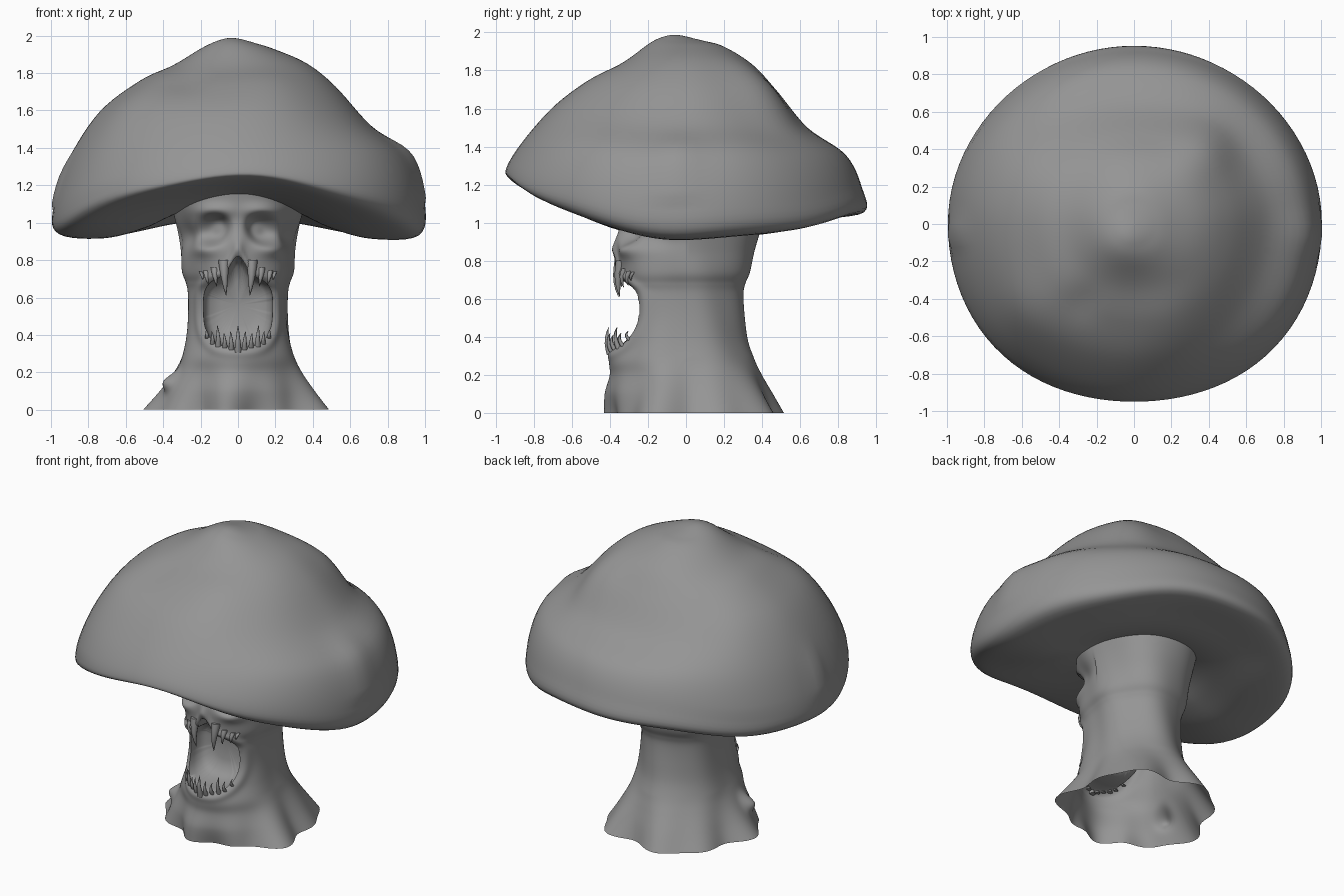
import bpy, bmesh, math
from mathutils import Vector

if "Cube" in bpy.data.objects:
    bpy.data.objects.remove(bpy.data.objects["Cube"])

grey = bpy.data.materials.new("stone_grey")
grey.diffuse_color = (0.3, 0.3, 0.3, 1)
grey.use_nodes = True
grey.node_tree.nodes["Principled BSDF"].inputs["Base Color"].default_value = grey.diffuse_color


def smooth_rows(pts, n):
    """Smooth curve through tuples of any size."""
    out = []
    for i in range(len(pts) - 1):
        a, b, c, d = (Vector(pts[min(max(k, 0), len(pts) - 1)]) for k in (i - 1, i, i + 1, i + 2))
        for k in range(n):
            t = k / n
            out.append(0.5 * (2 * b + (c - a) * t + (2 * a - 5 * b + 4 * c - d) * t * t
                              + (3 * b - a - 3 * c + d) * t ** 3))
    out.append(Vector(pts[-1]))
    return out


def ring_grid(rings):
    """Join rings of points, bottom to top, into a sheet."""
    bm = bmesh.new()
    vs = [[bm.verts.new(p) for p in ring] for ring in rings]
    n = len(vs[0])
    for lo, hi in zip(vs, vs[1:]):
        for j in range(n):
            k = (j + 1) % n
            bm.faces.new((lo[j], lo[k], hi[k], hi[j]))
    bmesh.ops.remove_doubles(bm, verts=bm.verts[:], dist=1e-5)
    return bm


def finish(bm, name, angle=60):
    me = bpy.data.meshes.new(name)
    bm.to_mesh(me)
    bm.free()
    ob = bpy.data.objects.new(name, me)
    bpy.context.collection.objects.link(ob)
    me.materials.append(grey)
    bpy.ops.object.select_all(action='DESELECT')
    ob.select_set(True)
    bpy.context.view_layer.objects.active = ob
    bpy.ops.object.shade_smooth_by_angle(angle=math.radians(angle))
    return ob


def gauss(d, w):
    return math.exp(-(d / w) ** 2)


# ---- cap: profiles (radius, height) from underside centre over the rim to the top
crown = [(.2, 1.925), (.1, 1.95), (0, 1.955)]
front = [(0, 1.15), (.3, 1.15), (.5, 1.17), (.75, 1.2), (.92, 1.235), (.945, 1.28),
         (.86, 1.42), (.7, 1.6), (.52, 1.73), (.35, 1.825)] + crown
right = [(0, 1.15), (.3, 1.06), (.5, .97), (.72, .915), (.965, .935), (1.0, 1.1),
         (.92, 1.35), (.71, 1.52), (.52, 1.73), (.37, 1.85)] + crown
back = [(0, 1.15), (.3, 1.06), (.5, 1.02), (.7, 1.03), (.935, 1.06), (.925, 1.19),
        (.84, 1.36), (.64, 1.5), (.48, 1.69), (.35, 1.83)] + crown
left = [(0, 1.15), (.3, 1.06), (.5, .97), (.72, .915), (.955, .935), (.99, 1.06),
        (.9, 1.34), (.74, 1.59), (.52, 1.76), (.35, 1.84)] + crown
cap_rows = smooth_rows([f + r + b + l for f, r, b, l in zip(front, right, back, left)], 6)

# lumps on the cap: x, y, width, height
lumps = [(-.04, -.07, .12, .035), (.36, .4, .17, .055), (.9, -.05, .11, .025),
         (.2, -.5, .2, .02), (-.6, .35, .2, .02), (-.28, -.42, .1, -.015),
         (-.95, -.05, .06, .02), (-.55, -.45, .2, .02)]
CAP_N = 96
rings = []
for i, row in enumerate(cap_rows):
    ring = []
    for j in range(CAP_N):
        a = 2 * math.pi * j / CAP_N
        s, c = math.sin(a), math.cos(a)
        fb = row[0:2] if c > 0 else row[4:6]
        lr = row[2:4] if s > 0 else row[6:8]
        r = fb[0] * c * c + lr[0] * s * s
        z = fb[1] * c * c + lr[1] * s * s
        # fuller front diagonals, and a slightly wavy rim
        r *= 1 + (.02 if c > 0 else -.005) * math.sin(2 * a) ** 2
        z += .008 * math.sin(7 * a + 1) * r ** 3
        p = Vector((r * s, -r * c, z))
        if i > 30:
            out = (p - Vector((0, 0, 1.1))).normalized()
            p += out * sum(h * gauss(math.hypot(p.x - x, p.y - y), w) for x, y, w, h in lumps)
        ring.append(p)
    rings.append(ring)
# close both poles at a single point
for k in (0, -1):
    mid = sum(rings[k], Vector()) / CAP_N
    rings[k] = [mid.copy() for _ in range(CAP_N)]
finish(ring_grid(rings), "cap", 80)

# ---- stalk: height, then radius at front, side and back
stalk_rows = smooth_rows([
    (0, .39, .47, .50), (.1, .405, .40, .45), (.2, .39, .34, .395), (.28, .395, .305, .355),
    (.38, .36, .28, .32), (.5, .325, .267, .305), (.62, .325, .265, .30), (.68, .345, .275, .312),
    (.74, .36, .295, .338), (.85, .365, .30, .365), (.95, .355, .315, .395),
    (1.05, .355, .34, .42), (1.16, .37, .37, .43)], 10)


def mouth(x, z):
    """Below 1 inside the mouth opening; a nose notch rises at the top."""
    h = .15 + .11 * gauss(x, .055) if z > .56 else .225
    return (abs(x / .185) ** 3 + abs((z - .56) / h) ** 3) ** (1 / 3)


def stalk_point(a, row):
    z, f, sd, b = row
    s, c = math.sin(a), math.cos(a)
    r = (f if c > 0 else b) * c * c + sd * s * s
    # root folds spreading at the foot
    foot = max(0, 1 - z / .3) ** 1.4
    r += foot * (.028 * math.cos(5 * a + .6) + .02 * math.cos(9 * a + 1.5))
    r += .06 * gauss(a - 5.1, .13) * gauss(z - .15, .05)
    r += .006 * math.sin(6 * a + 5 * z)
    if c > 0:
        x = r * s
        ax = abs(x)
        # eye sockets, brows, cheekbones, nose bridge
        eye = math.hypot((ax - .135) / .085, (z - .965 + .15 * (ax - .13)) / .075)
        r -= .08 * math.exp(-eye ** 4)
        r += .025 * gauss(ax - .12, .1) * gauss(z - 1.065, .035)
        r += .025 * gauss(ax - .17, .07) * gauss(z - .855, .04)
        r += .02 * gauss(x, .04) * gauss(z - .89, .06)
        r -= .03 * gauss(ax - .27, .05) * gauss(z - .93, .07)
        # lips around the mouth
        r += .015 * gauss(mouth(x, z) - 1.12, .13)
    return Vector((r * s, -r * c, z))


STALK_N = 192
bm = ring_grid([[stalk_point(2 * math.pi * j / STALK_N, row) for j in range(STALK_N)]
                for row in stalk_rows])


# open the mouth and snap its edge to a clean outline
def in_mouth(f):
    p = f.calc_center_median()
    return p.y < 0 and mouth(p.x, p.z) < 1


bmesh.ops.delete(bm, geom=[f for f in bm.faces if in_mouth(f)], context='FACES')
for v in bm.verts:
    if v.is_boundary and v.co.y < 0 and .25 < v.co.z < .95:
        for _ in range(4):
            k = 1 / mouth(v.co.x, v.co.z)
            v.co.x *= k
            v.co.z = .56 + (v.co.z - .56) * k

# throat: pull the mouth edge inward and close it
edges = [e for e in bm.edges if e.is_boundary
         and all(v.co.y < 0 and .25 < v.co.z < .95 for v in e.verts)]
for scale, blend in ((.99, .3), (.95, .5), (.85, .6), (.6, .5), (.02, .6)):
    res = bmesh.ops.extrude_edge_only(bm, edges=edges)['geom']
    edges = [g for g in res if isinstance(g, bmesh.types.BMEdge)]
    for v in [g for g in res if isinstance(g, bmesh.types.BMVert)]:
        v.co.x *= scale
        v.co.z = .56 + (v.co.z - .56) * scale
        v.co.y += (-.11 - v.co.y) * blend
tips = list({v for e in edges for v in e.verts})
bmesh.ops.pointmerge(bm, verts=tips, merge_co=sum((v.co for v in tips), Vector()) / len(tips))
finish(bm, "stalk", 80)


# ---- teeth: curved cones rooted in the lips
def tooth(bm, x, z0, z1, width, lean):
    row = min(stalk_rows, key=lambda q: abs(q[0] - z0))
    a = 0
    for _ in range(6):
        p = stalk_point(a, row)
        a = math.asin(max(-.9, min(.9, x / math.hypot(p.x, p.y))))
    base = stalk_point(a, row)
    rings = []
    for i in range(6):
        t = i / 5
        w = width * (1 - t) ** .8 + .001
        mid = Vector((x + lean * t * t, base.y + .012 - .02 * math.sin(t * 2.6), z0 + (z1 - z0) * t))
        rings.append([bm.verts.new(mid + Vector((w * math.cos(k * math.pi / 4),
                                                 w * math.sin(k * math.pi / 4), 0))) for k in range(8)])
    for lo, hi in zip(rings, rings[1:]):
        for k in range(8):
            bm.faces.new((lo[k], lo[(k + 1) % 8], hi[(k + 1) % 8], hi[k]))
    bm.faces.new(rings[-1])
    bm.faces.new(rings[0][::-1])


# x, root height, tip height, half width
upper = [(.075, .80, .61, .03), (.125, .76, .66, .02), (.17, .745, .67, .017), (.195, .74, .69, .012)]
lower = [(.035, .32, .42, .015), (.07, .33, .41, .014), (.105, .335, .45, .016),
         (.135, .35, .42, .013), (.165, .38, .43, .012)]
for name, teeth in (("upper_teeth", upper), ("lower_teeth", lower)):
    bm = bmesh.new()
    for x, z0, z1, w in teeth:
        for side in (-1, 1):
            tooth(bm, side * x, z0, z1, w, -.012 * side if name == "upper_teeth" else .005 * side)
    if name == "lower_teeth":
        tooth(bm, 0, .305, .45, .019, 0)
    bmesh.ops.recalc_face_normals(bm, faces=bm.faces[:])
    finish(bm, name)
